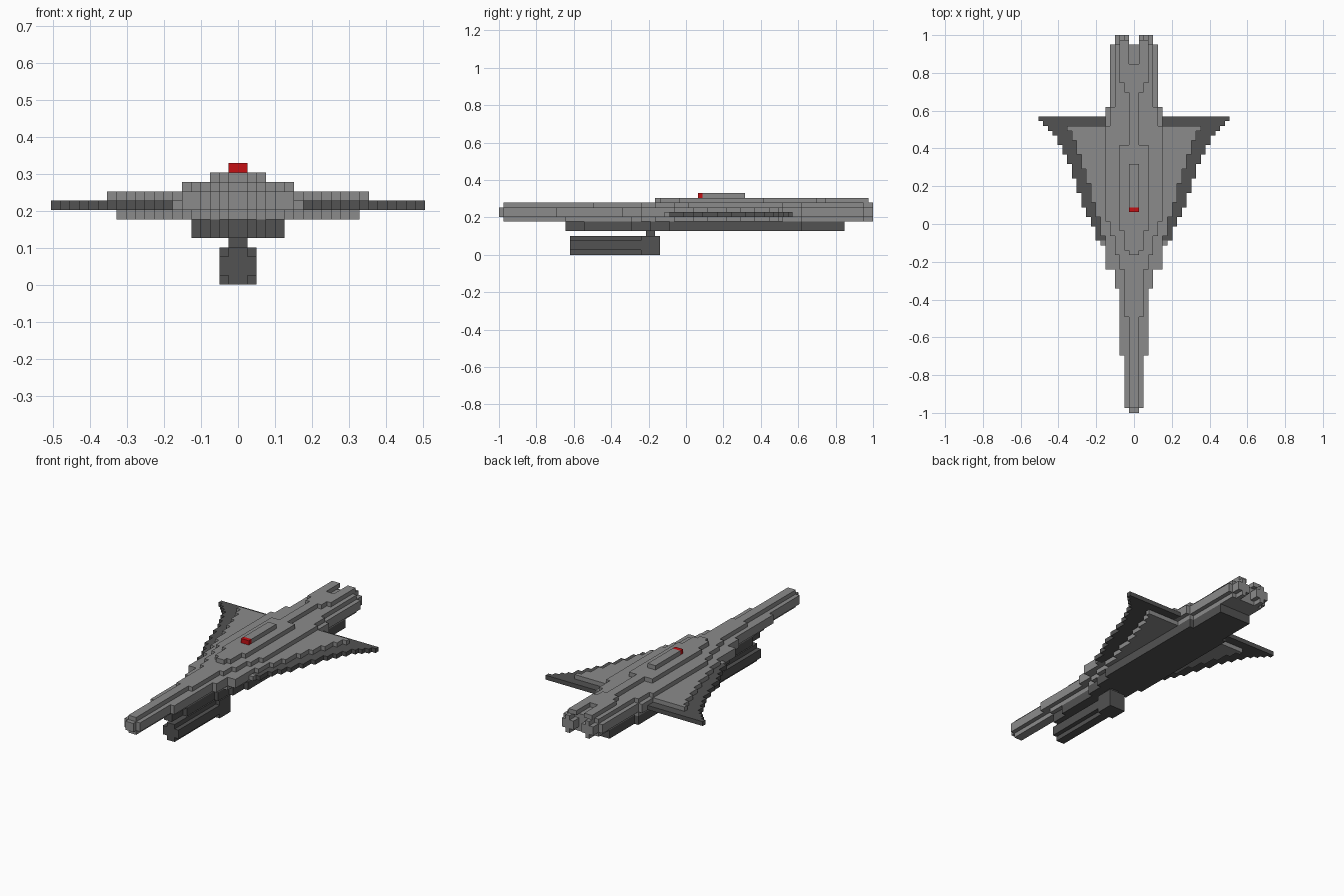
import bpy, bmesh

if "Cube" in bpy.data.objects:
    bpy.data.objects.remove(bpy.data.objects["Cube"], do_unlink=True)

U = 2 / 79  # edge of one block; lengths below are counted in blocks


def material(name, rgb):
    m = bpy.data.materials.new(name)
    m.use_nodes = True
    m.diffuse_color = (*rgb, 1)
    m.node_tree.nodes["Principled BSDF"].inputs["Base Color"].default_value = (*rgb, 1)
    return m


LIGHT = material("light grey", (0.26, 0.26, 0.26))
DARK = material("dark grey", (0.085, 0.085, 0.085))
RED = material("red", (0.56, 0.005, 0.007))


def slab(name, z0, z1, steps, end, mat, inner=None):
    """Stepped plate: steps are (start along length, half width).
    With inner set, a mirrored pair of plates beginning at that offset."""
    edge = []
    for i, (j, n) in enumerate(steps):
        stop = steps[i + 1][0] if i + 1 < len(steps) else end
        edge += [(n, j), (n, stop)]
    if inner is None:
        outlines = [edge + [(-x, y) for x, y in reversed(edge)]]
    else:
        half = edge + [(inner, end), (inner, steps[0][0])]
        outlines = [half, [(-x, y) for x, y in reversed(half)]]
    bm = bmesh.new()
    for outline in outlines:
        face = bm.faces.new([bm.verts.new((x * U, y * U - 1, z0 * U)) for x, y in outline])
        top = bmesh.ops.extrude_face_region(bm, geom=[face])["geom"]
        bmesh.ops.translate(bm, vec=(0, 0, (z1 - z0) * U),
                            verts=[v for v in top if isinstance(v, bmesh.types.BMVert)])
    bmesh.ops.recalc_face_normals(bm, faces=bm.faces)
    mesh = bpy.data.meshes.new(name)
    bm.to_mesh(mesh)
    bm.free()
    mesh.materials.append(mat)
    ob = bpy.data.objects.new(name, mesh)
    bpy.context.collection.objects.link(ob)
    return ob


# Slung pod: cross-shaped barrel, solid rear block and pylon
slab("pod_barrel_core", 0, 4, [(15, 1)], 30, DARK)
slab("pod_barrel_sides", 1, 3, [(15, 2)], 30, DARK, inner=1)
slab("pod_rear_block", 0, 4, [(30, 2)], 34, DARK)
slab("pod_pylon", 4, 5, [(31, 1)], 33, DARK)

# Belly keel
slab("belly", 5, 7, [(14, 1), (18, 2), (28, 3), (32, 4), (36, 5), (64, 4)], 73, DARK)

# Hull layers from bottom to top
slab("hull_lower", 7, 8,
     [(1, 1), (14, 2), (28, 3), (30, 4), (33, 5), (37, 6), (41, 7), (44, 8), (48, 9),
      (51, 10), (54, 11), (57, 12), (59, 13), (60, 5), (64, 4)], 77, LIGHT)
slab("hull_middle", 8, 9,
     [(0, 1), (1, 2), (12, 3), (26, 4), (30, 6), (35, 7), (36, 6), (64, 5)], 77, LIGHT)
slab("hull_upper", 9, 10,
     [(0, 1), (1, 2), (12, 3), (26, 4), (30, 6), (37, 7), (41, 8), (44, 9), (48, 10),
      (51, 11), (54, 12), (57, 13), (59, 14), (60, 6), (64, 5)], 77, LIGHT)
slab("hull_deck", 10, 11,
     [(1, 1), (20, 2), (30, 3), (33, 4), (37, 5), (40, 6), (60, 5), (64, 4)], 77, LIGHT)

# Swept wing plates
slab("wings", 8, 9,
     [(36, 8), (39, 9), (41, 10), (43, 11), (46, 12), (49, 13), (52, 14), (54, 15),
      (56, 16), (58, 17), (59, 18), (60, 19), (61, 20)], 62, DARK, inner=6)

# Spine, cabin and red front window
slab("spine", 11, 12, [(33, 1), (34, 2), (38, 3), (56, 1), (67, 2), (69, 3)], 73, LIGHT)
slab("cabin", 12, 13, [(43, 1)], 52, LIGHT)
slab("cabin_window", 12, 13, [(42, 1)], 43, RED)

# Twin engines at the tail
slab("engine_tops", 11, 12, [(73, 3)], 78, LIGHT, inner=1)
slab("engine_nozzles", 8, 10, [(77, 4)], 79, LIGHT, inner=1)
slab("nozzle_upper_lips", 10, 11, [(77, 3)], 79, LIGHT, inner=2)
slab("nozzle_lower_lips", 7, 8, [(77, 3)], 79, LIGHT, inner=2)
